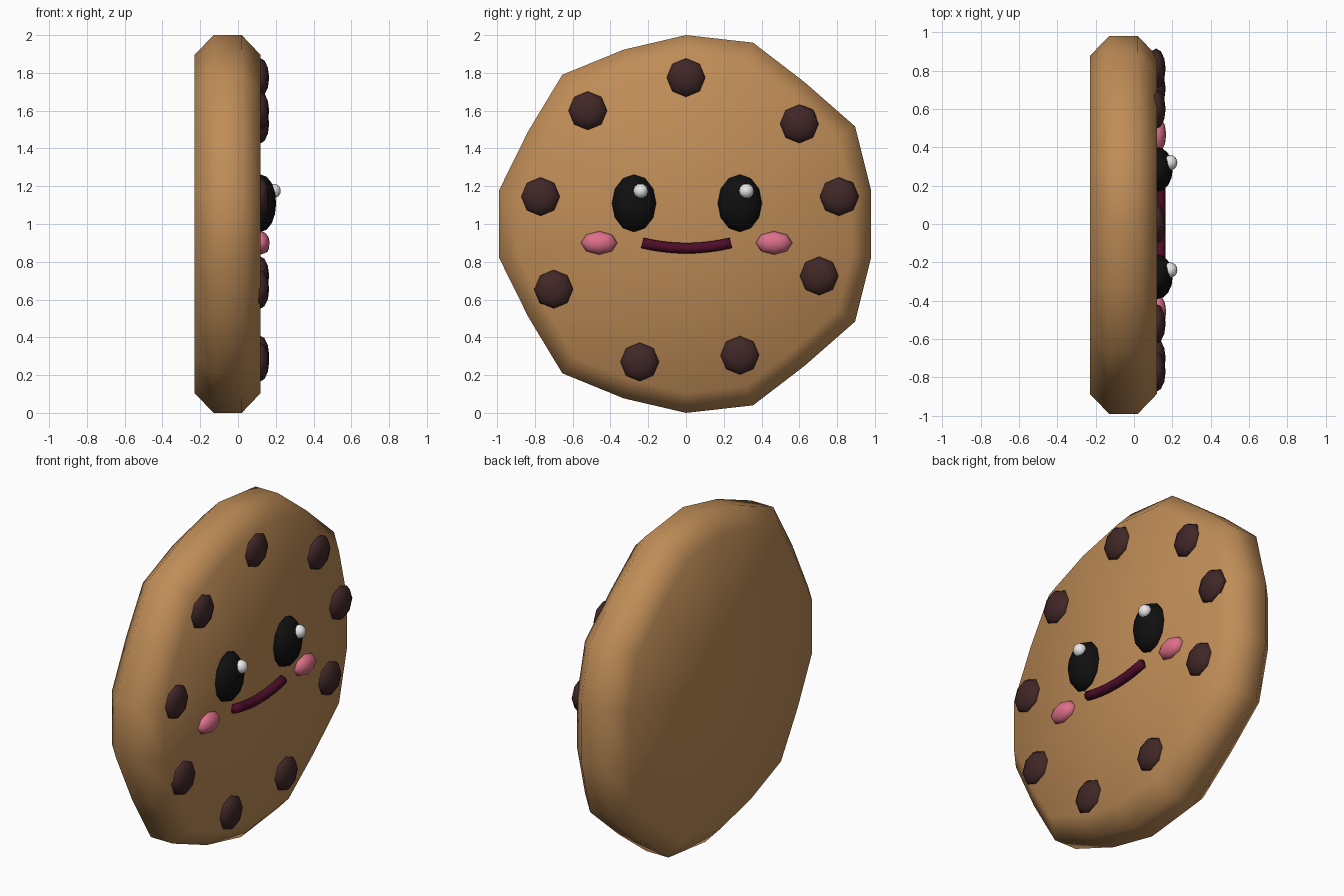
import bpy, bmesh, math
from mathutils import Matrix, Vector

if "Cube" in bpy.data.objects:
    bpy.data.objects.remove(bpy.data.objects["Cube"])


def material(name, rgb):
    m = bpy.data.materials.new(name)
    m.diffuse_color = (*rgb, 1)
    m.use_nodes = True
    m.node_tree.nodes["Principled BSDF"].inputs["Base Color"].default_value = m.diffuse_color
    return m


DOUGH = material("baked dough", (0.52, 0.265, 0.095))
CHOC = material("dark chocolate", (0.052, 0.02, 0.02))
BLACK = material("eye black", (0.005, 0.005, 0.005))
WHITE = material("glint white", (0.9, 0.9, 0.9))
PINK = material("cheek pink", (0.72, 0.16, 0.25))
WINE = material("mouth wine", (0.075, 0.004, 0.022))


def finish(bm, name, mat):
    bmesh.ops.recalc_face_normals(bm, faces=bm.faces)
    me = bpy.data.meshes.new(name)
    bm.to_mesh(me)
    bm.free()
    me.materials.append(mat)
    for p in me.polygons:
        p.use_smooth = True
    ob = bpy.data.objects.new(name, me)
    bpy.context.collection.objects.link(ob)
    return ob


def blob(name, mat, centre, size, segs=8, rings=6):
    # flattened ball with its pole pointing out of the cookie face
    bm = bmesh.new()
    bmesh.ops.create_uvsphere(bm, u_segments=segs, v_segments=rings, radius=1)
    bm.transform(Matrix.Translation(centre) @ Matrix.Diagonal((*size, 1))
                 @ Matrix.Rotation(math.pi / 2, 4, 'Y'))
    return finish(bm, name, mat)


# cookie body: uneven 18-sided disc with bevelled rims, facing +x
top_half = [(0.98, 0.178), (0.895, 0.517), (0.625, 0.753), (0.355, 0.96), (0, 1),
            (-0.33, 0.923), (-0.655, 0.79), (-0.835, 0.492), (-0.99, 0.178)]
outline = top_half + [(y, -z) for y, z in reversed(top_half)]
bm = bmesh.new()
loops = []
for x, s in ((-0.23, 0.895), (-0.13, 1), (0.02, 1), (0.12, 0.895)):
    loops.append([bm.verts.new((x, y * s, 1 + z * s)) for y, z in outline])
n = len(outline)
for a, b in zip(loops, loops[1:]):
    for i in range(n):
        j = (i + 1) % n
        bm.faces.new((a[i], a[j], b[j], b[i]))
for loop, x in ((loops[0], -0.23), (loops[-1], 0.12)):
    mid = bm.verts.new((x, 0, 1))
    for i in range(n):
        bm.faces.new((loop[i], loop[(i + 1) % n], mid))
finish(bm, "cookie_body", DOUGH)

# chocolate chips
chips = [(0, 1.775), (-0.52, 1.6), (0.6, 1.53), (-0.77, 1.145), (0.81, 1.145),
         (-0.7, 0.655), (0.705, 0.725), (-0.245, 0.27), (0.285, 0.305)]
for i, (y, z) in enumerate(chips):
    blob(f"chocolate_chip_{i + 1}", CHOC, (0.115, y, z), (0.05, 0.105, 0.105))

# eyes, glints and cheeks on both sides
for side, s in (("left", -1), ("right", 1)):
    blob(f"{side}_eye", BLACK, (0.12, 0.005 + 0.28 * s, 1.11), (0.082, 0.117, 0.152), 12, 8)
    blob(f"{side}_eye_glint", WHITE, (0.19, 0.04 + 0.28 * s, 1.175), (0.036, 0.04, 0.04), 10, 8)
    blob(f"{side}_cheek", PINK, (0.12, 0.003 + 0.463 * s, 0.9), (0.048, 0.097, 0.062))

# smiling mouth: bent tube with capped ends
bm = bmesh.new()
prev = None
steps, sides = 10, 8
for k in range(steps + 1):
    t = 2 * k / steps - 1
    centre = Vector((0.136, 0.003 + 0.235 * t, 0.872 + 0.028 * t * t))
    up = Vector((0, -0.24 * t, 1)).normalized()
    ring = []
    for q in range(sides):
        a = 2 * math.pi * q / sides
        ring.append(bm.verts.new(centre + 0.028 * (math.cos(a) * Vector((1, 0, 0))
                                                  + math.sin(a) * up)))
    if prev:
        for q in range(sides):
            r = (q + 1) % sides
            bm.faces.new((prev[q], prev[r], ring[r], ring[q]))
    if k in (0, steps):
        bm.faces.new(ring)
    prev = ring
finish(bm, "smiling_mouth", WINE)
